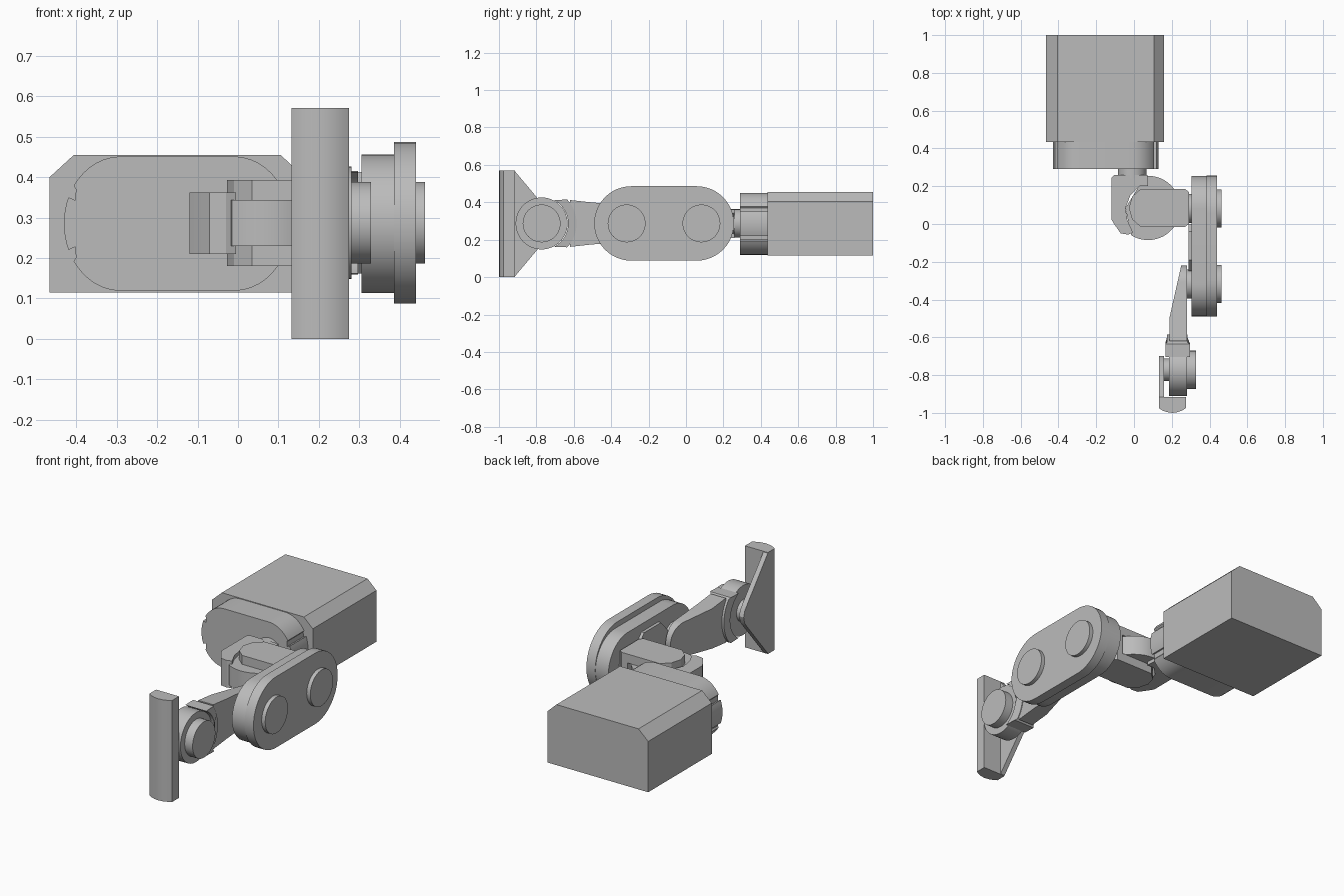
import bpy, bmesh, math
from mathutils import Vector

if "Cube" in bpy.data.objects:
    bpy.data.objects.remove(bpy.data.objects["Cube"])

ZC = 0.287                      # height of the whole joint line
SHOULDER, ELBOW, WRIST = 0.0825, -0.3175, -0.772   # y of the pivots

mat = bpy.data.materials.new("plain_grey")
mat.use_nodes = True
GREY = (0.5, 0.5, 0.5, 1)
mat.diffuse_color = GREY
mat.node_tree.nodes["Principled BSDF"].inputs["Base Color"].default_value = GREY


def prism(name, pts, axis, a, b, edit=None):
    """Extrude a flat outline along an axis from a to b."""
    place = {"x": lambda p, t: (t, p[0], p[1]),
             "y": lambda p, t: (p[0], t, p[1]),
             "z": lambda p, t: (p[0], p[1], t)}[axis]
    bm = bmesh.new()
    lo = [bm.verts.new(place(p, a)) for p in pts]
    hi = [bm.verts.new(place(p, b)) for p in pts]
    bm.faces.new(lo)
    bm.faces.new(hi)
    for i in range(len(pts)):
        j = (i + 1) % len(pts)
        bm.faces.new((lo[i], lo[j], hi[j], hi[i]))
    if edit:
        for v in bm.verts:
            edit(v.co)
    bmesh.ops.recalc_face_normals(bm, faces=bm.faces)
    me = bpy.data.meshes.new(name)
    bm.to_mesh(me)
    bm.free()
    me.materials.append(mat)
    ob = bpy.data.objects.new(name, me)
    bpy.context.collection.objects.link(ob)
    bpy.ops.object.select_all(action="DESELECT")
    ob.select_set(True)
    bpy.context.view_layer.objects.active = ob
    bpy.ops.object.shade_smooth_by_angle(angle=math.radians(30))
    return ob


def arc(cx, cy, r, start, end, n=24):
    return [(cx + r * math.cos(math.radians(start + (end - start) * i / n)),
             cy + r * math.sin(math.radians(start + (end - start) * i / n)))
            for i in range(n + 1)]


def circle(cx, cy, r, n=48):
    return arc(cx, cy, r, 0, 360, n)[:-1]


def stadium(c0, c1, cy, r):
    return arc(c1, cy, r, -90, 90) + arc(c0, cy, r, 90, 270)


def disc(name, y, r, a, b):
    return prism(name, circle(y, ZC, r), "x", a, b)


# Base housing with chamfered top edges
prism("base_housing", [(-0.465, 0.115), (0.16, 0.115), (0.16, 0.403), (0.105, 0.455),
                       (-0.405, 0.455), (-0.465, 0.4)], "y", 0.435, 1.0)

# Collar with notched oval ends
quarter = [(a, 1) for a in (0, 6, 12, 18, 23)] + [(23.5, 0.87), (33, 0.94)] + \
          [(a, 1) for a in (34, 40, 48, 56, 64, 72, 81, 90)]
right_end = [(-a, s) for a, s in reversed(quarter[1:])] + quarter
end = [(0.14 * s * math.cos(math.radians(a)), 0.166 * s * math.sin(math.radians(a)))
       for a, s in right_end]
collar = [(-0.01 + x, 0.285 + z) for x, z in end]
collar += [(-0.29 - x, 0.285 + z) for x, z in reversed(end)]
prism("collar", collar, "y", 0.29, 0.435)

# Swivel shaft and swivel block
prism("swivel_shaft", circle(-0.01, ZC, 0.076), "y", 0.24, 0.30)
prism("swivel_block", [(-0.105, 0.26), (0.07, 0.26), (0.075, 0.2), (0.03, 0.2),
                       (-0.02, 0.15), (-0.045, 0.085), (-0.035, 0.02), (-0.005, -0.045),
                       (-0.03, -0.056), (-0.07, -0.05), (-0.105, 0.0), (-0.12, 0.025),
                       (-0.12, 0.245)], "z", 0.21, 0.362)
prism("swivel_disc", arc(0.075, 0.085, 0.17, -122, 95, 40) + [(-0.045, 0.085)],
      "z", 0.23, 0.343)

# Clevis: two plates around the disc, joined by a web
plate = [(0.27, -0.015), (0.29, 0.0), (0.29, 0.17), (0.27, 0.185), (0.035, 0.185),
         (-0.01, 0.145), (-0.027, 0.085), (-0.01, 0.025), (0.035, -0.015)]
for name, lo in (("lower_clevis_plate", 0.18), ("upper_clevis_plate", 0.343)):
    prism(name, plate, "z", lo, lo + 0.05)
prism("clevis_web", [(0.235, -0.015), (0.27, -0.015), (0.29, 0.0), (0.29, 0.17),
                     (0.27, 0.185), (0.235, 0.185)], "z", 0.18, 0.393)

# Link between shoulder and elbow
prism("link_inner", stadium(ELBOW, SHOULDER, 0.285, 0.171), "x", 0.305, 0.387)
prism("link_cover", stadium(-0.292, 0.057, ZC, 0.199), "x", 0.385, 0.44)
prism("link_panel", [(-0.25, ZC - 0.06), (-0.19, ZC - 0.125), (-0.04, ZC - 0.125),
                     (0.0, ZC - 0.08), (0.0, ZC + 0.08), (-0.04, ZC + 0.125),
                     (-0.19, ZC + 0.125), (-0.25, ZC + 0.06)], "x", 0.288, 0.307)
for name, y in (("shoulder", SHOULDER), ("elbow", ELBOW)):
    disc(name + "_cap", y, 0.101, 0.43, 0.462)
    disc(name + "_shaft", y, 0.077, 0.265, 0.31)


# Forearm, thinner toward the elbow
def taper(co):
    if co.x < 0.25:
        t = min(1, max(0, (-0.22 - co.y) / 0.28))
        co.x = 0.25 - 0.063 * t


forearm = [(-0.62, ZC - 0.125), (-0.5, ZC - 0.112)] + arc(ELBOW, ZC, 0.098, -82, 82) + \
          [(-0.5, ZC + 0.112), (-0.62, ZC + 0.125)]
prism("forearm", forearm, "x", 0.187, 0.28, taper)


# Wrist socket, curved around the wrist disc
def slope(co):
    if co.y > -0.63:
        co.x += 0.008 if co.x < 0.23 else -0.012


prism("wrist_socket", arc(WRIST, ZC, 0.187, -43, 43) + arc(WRIST, ZC, 0.142, 62, -62),
      "x", 0.166, 0.296, slope)
disc("wrist_disc", WRIST, 0.139, 0.185, 0.28)
disc("wrist_cap", WRIST, 0.101, 0.27, 0.329)
disc("wrist_shaft", WRIST, 0.06, 0.145, 0.2)

# End pad with a curved front, and its bracket
prism("pad", [(0.132, -0.915), (0.132, -0.975), (0.15, -0.987), (0.175, -0.996),
              (0.203, -1.0), (0.231, -0.996), (0.256, -0.987), (0.274, -0.975),
              (0.274, -0.915)], "z", 0.0, 0.57)
prism("pad_bracket", [(-0.918, 0.0), (-0.735, 0.218), (-0.71, 0.25), (-0.7, ZC),
                      (-0.71, 0.32), (-0.735, 0.352), (-0.918, 0.57)], "x", 0.132, 0.16)
